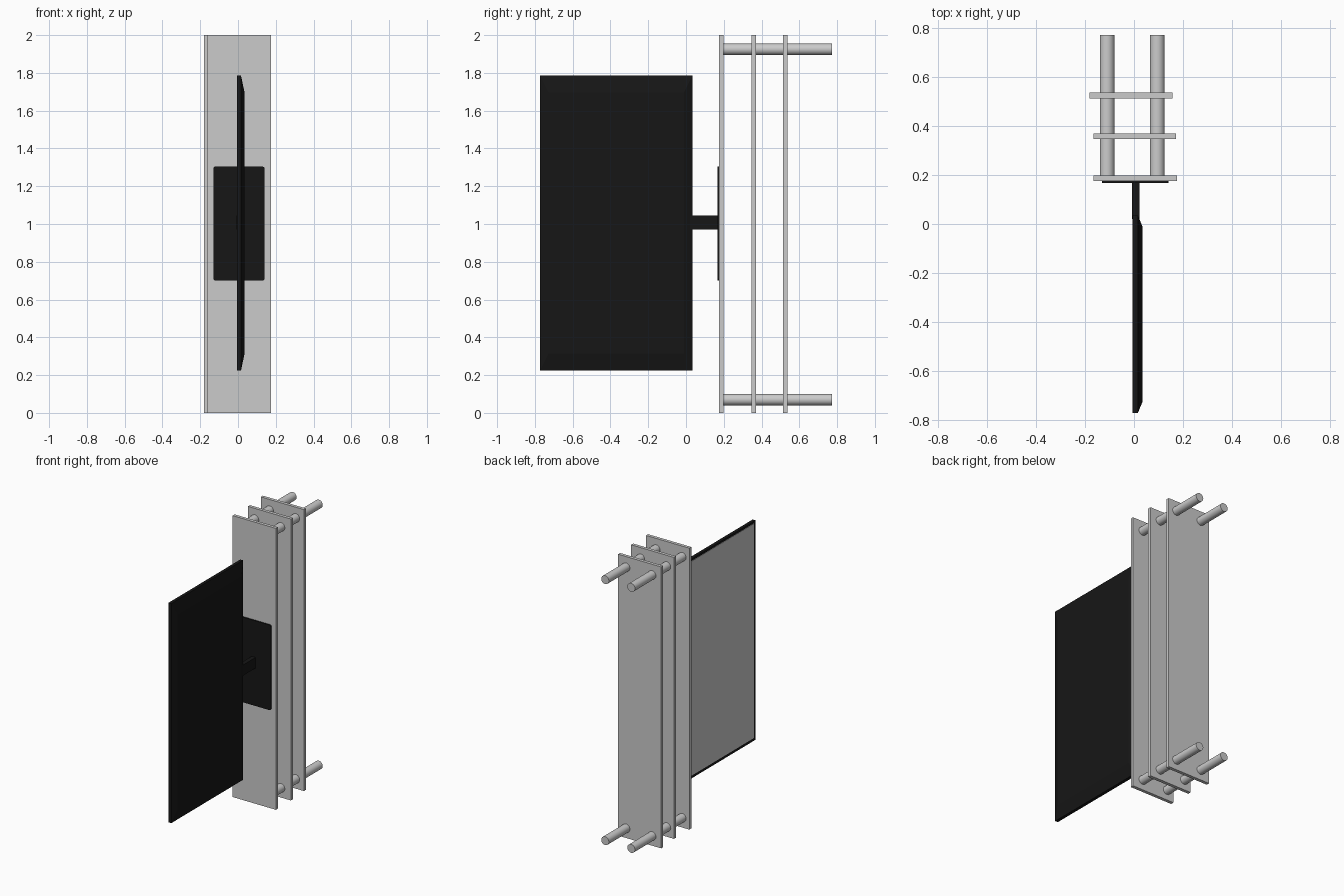
import bpy, bmesh, math

if "Cube" in bpy.data.objects:
    bpy.data.objects.remove(bpy.data.objects["Cube"])

black = bpy.data.materials.new("black")
black.diffuse_color = (0.008, 0.008, 0.008, 1)
black.use_nodes = True
black.node_tree.nodes["Principled BSDF"].inputs["Base Color"].default_value = black.diffuse_color


def finish(name, bm, mat=None):
    bmesh.ops.recalc_face_normals(bm, faces=bm.faces)
    mesh = bpy.data.meshes.new(name)
    bm.to_mesh(mesh)
    bm.free()
    ob = bpy.data.objects.new(name, mesh)
    bpy.context.collection.objects.link(ob)
    if mat:
        mesh.materials.append(mat)
    return ob


def box_bm(x, y, z):
    bm = bmesh.new()
    bmesh.ops.create_cube(bm, size=1)
    for v in bm.verts:
        v.co = [a + (c + 0.5) * (b - a) for c, (a, b) in zip(v.co, (x, y, z))]
    return bm


def box(name, x, y, z, mat=None):
    return finish(name, box_bm(x, y, z), mat)


# Three upright wall plates, one behind the other
for i, (x0, x1, y0) in enumerate([(-0.165, 0.175, 0.176),
                                  (-0.165, 0.172, 0.348),
                                  (-0.181, 0.158, 0.514)]):
    box(f"upright_plate_{i + 1}", (x0, x1), (y0, y0 + 0.023), (0, 2))

# Four rods running through the plates
for x in (-0.11, 0.095):
    for z in (0.07, 1.925):
        bpy.ops.mesh.primitive_cylinder_add(vertices=32, radius=0.03, depth=0.583,
                                            location=(x, 0.4815, z),
                                            rotation=(math.pi / 2, 0, 0))
        bpy.context.object.name = "cross_rod"
        bpy.ops.object.shade_smooth_by_angle()

# Mounting plate with rounded corners
bm = box_bm((-0.131, 0.141), (0.167, 0.178), (0.70, 1.305))
corners = [e for e in bm.edges
           if abs(e.verts[0].co.y - e.verts[1].co.y) > 0.005]
bmesh.ops.bevel(bm, geom=corners, offset=0.014, segments=4, profile=0.5, affect='EDGES')
finish("mounting_plate", bm, black)

# Arm joining the mounting plate to the display
box("arm", (-0.008, 0.022), (0.02, 0.17), (0.97, 1.046), black)

# Display housing: chamfered back on +x, recessed front on -x
Y0, Y1, Z0, Z1 = -0.772, 0.034, 0.225, 1.785
bm = box_bm((-0.006, 0.016), (Y0, Y1), (Z0, Z1))
bm.normal_update()
back = max(bm.faces, key=lambda f: f.calc_center_median().x)
front = min(bm.faces, key=lambda f: f.calc_center_median().x)
new_back = bmesh.ops.extrude_face_region(bm, geom=[back])
bmesh.ops.delete(bm, geom=[back], context='FACES_ONLY')
for v in (g for g in new_back["geom"] if isinstance(g, bmesh.types.BMVert)):
    v.co.x = 0.035
    v.co.y += 0.045 if v.co.y < -0.3 else -0.045
    v.co.z += 0.09 if v.co.z < 1 else -0.09
bmesh.ops.inset_region(bm, faces=[front], thickness=0.018)
bmesh.ops.translate(bm, verts=front.verts[:], vec=(0.004, 0, 0))
finish("display_housing", bm, black)

# Grey screen set inside the bezel
B = 0.018
box("screen", (-0.005, 0.0), (Y0 + B, Y1 - B), (Z0 + B, Z1 - B))
